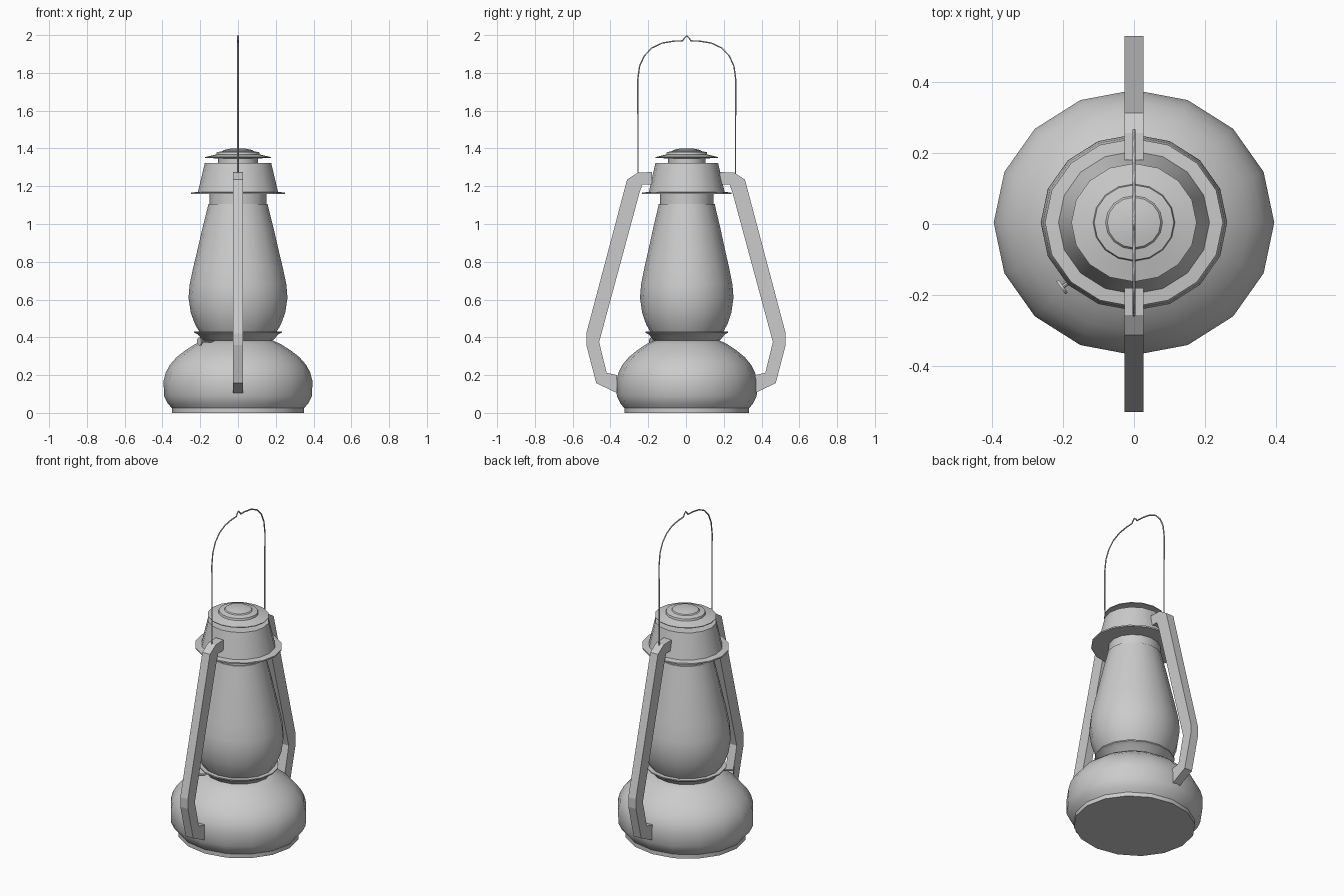
import bpy, bmesh, math
from mathutils import Vector

cube = bpy.data.objects.get("Cube")
if cube:
    bpy.data.objects.remove(cube, do_unlink=True)

grey = bpy.data.materials.new("grey metal")
grey.use_nodes = True
COLOUR = (0.6, 0.6, 0.6, 1)
grey.diffuse_color = COLOUR
grey.node_tree.nodes["Principled BSDF"].inputs["Base Color"].default_value = COLOUR

SIDES = 16
SQUASH = 0.945   # round parts are slightly narrower front to back
MID_Y = 0.004


def finish(name, bm, angle=None):
    bmesh.ops.remove_doubles(bm, verts=bm.verts, dist=0.0001)
    bmesh.ops.recalc_face_normals(bm, faces=bm.faces)
    mesh = bpy.data.meshes.new(name)
    bm.to_mesh(mesh)
    bm.free()
    mesh.materials.append(grey)
    obj = bpy.data.objects.new(name, mesh)
    bpy.context.collection.objects.link(obj)
    if angle:
        bpy.ops.object.select_all(action='DESELECT')
        obj.select_set(True)
        bpy.context.view_layer.objects.active = obj
        bpy.ops.object.shade_smooth_by_angle(angle=math.radians(angle))
    return obj


def lathe(name, profile, angle=35):
    """Turn (radius, height) points about the upright axis and close both ends."""
    bm = bmesh.new()
    rings = []
    for r, z in profile:
        rings.append([bm.verts.new((r * math.cos(a), MID_Y + SQUASH * r * math.sin(a), z))
                      for a in (math.tau * i / SIDES for i in range(SIDES))])
    for low, high in zip(rings, rings[1:]):
        for i in range(SIDES):
            j = (i + 1) % SIDES
            bm.faces.new((low[i], low[j], high[j], high[i]))
    bm.faces.new(rings[0][::-1])
    bm.faces.new(rings[-1])
    return finish(name, bm, angle)


def plate(name, outline, half):
    """Extrude a (y, z) outline sideways."""
    bm = bmesh.new()
    face = bm.faces.new([bm.verts.new((-half, y, z)) for y, z in outline])
    new = bmesh.ops.extrude_face_region(bm, geom=[face])["geom"]
    bmesh.ops.translate(bm, vec=(2 * half, 0, 0),
                        verts=[v for v in new if isinstance(v, bmesh.types.BMVert)])
    return finish(name, bm)


def rod(name, start, end, radius, sides=10):
    start, end = Vector(start), Vector(end)
    axis = end - start
    bm = bmesh.new()
    bmesh.ops.create_cone(bm, cap_ends=True, segments=sides, radius1=radius,
                          radius2=radius, depth=axis.length)
    bm.transform(axis.to_track_quat('Z', 'Y').to_matrix().to_4x4())
    bmesh.ops.translate(bm, vec=(start + end) / 2, verts=bm.verts)
    return finish(name, bm, 40)


# Fuel tank
lathe("fuel_tank", [(0.35, 0), (0.35, 0.025), (0.372, 0.05), (0.392, 0.09), (0.394, 0.17),
                    (0.382, 0.215), (0.36, 0.255), (0.325, 0.295), (0.28, 0.33),
                    (0.225, 0.365), (0.18, 0.385)])

# Burner collar
lathe("burner_collar", [(0.175, 0.38), (0.19, 0.388), (0.212, 0.415), (0.232, 0.425),
                        (0.232, 0.432), (0.2, 0.432)])

# Glass chimney and the neck above it
lathe("chimney", [(0.205, 0.43), (0.228, 0.47), (0.25, 0.53), (0.262, 0.61), (0.256, 0.68),
                  (0.237, 0.77), (0.213, 0.87), (0.188, 0.98), (0.165, 1.07), (0.157, 1.105)])
lathe("chimney_neck", [(0.15, 1.1), (0.15, 1.165)])

# Hood with its brim
lathe("hood", [(0.15, 1.158), (0.25, 1.158), (0.25, 1.166), (0.212, 1.17), (0.176, 1.322)])

# Vent cap
lathe("cap_neck", [(0.105, 1.32), (0.105, 1.35)])
lathe("vent_cap", [(0.105, 1.347), (0.176, 1.35), (0.176, 1.354), (0.115, 1.368),
                   (0.112, 1.38), (0.08, 1.386), (0.075, 1.392), (0.04, 1.399), (0.01, 1.4)])

# Side frame tubes, mirrored front and back
ARM = [(0.18, 1.275), (0.255, 1.272), (0.312, 1.235), (0.528, 0.42), (0.528, 0.36),
       (0.475, 0.157), (0.365, 0.105), (0.365, 0.2), (0.42, 0.212), (0.46, 0.375),
       (0.245, 1.17), (0.23, 1.21), (0.18, 1.21)]
for side, name in ((-1, "front_frame_arm"), (1, "back_frame_arm")):
    plate(name, [(side * y, z) for y, z in ARM], 0.026)

# Wire bail handle with a small hook at the top
HALF = [(0.258, 1.25), (0.258, 1.5), (0.26, 1.76), (0.25, 1.835), (0.225, 1.89), (0.185, 1.932),
        (0.13, 1.958), (0.07, 1.968), (0.022, 1.97), (0.012, 1.985)]
path = [(-y, z) for y, z in HALF] + [(0, 1.996)] + HALF[::-1]
curve = bpy.data.curves.new("bail_handle", 'CURVE')
curve.dimensions = '3D'
curve.bevel_depth = 0.004
curve.bevel_resolution = 1
curve.use_fill_caps = True
spline = curve.splines.new('POLY')
spline.points.add(len(path) - 1)
for point, (y, z) in zip(spline.points, path):
    point.co = (0, y + MID_Y, z, 1)
curve.materials.append(grey)
bpy.context.collection.objects.link(bpy.data.objects.new("bail_handle", curve))

# Wick adjuster: spindle and thumb wheel
out = Vector((-0.82, -0.57, 0))
centre = Vector((-0.202, -0.177, 0.378))
rod("wick_spindle", centre - out * 0.11, centre, 0.006, 8)
rod("wick_wheel", centre - out * 0.004, centre + out * 0.004, 0.022, 12)
